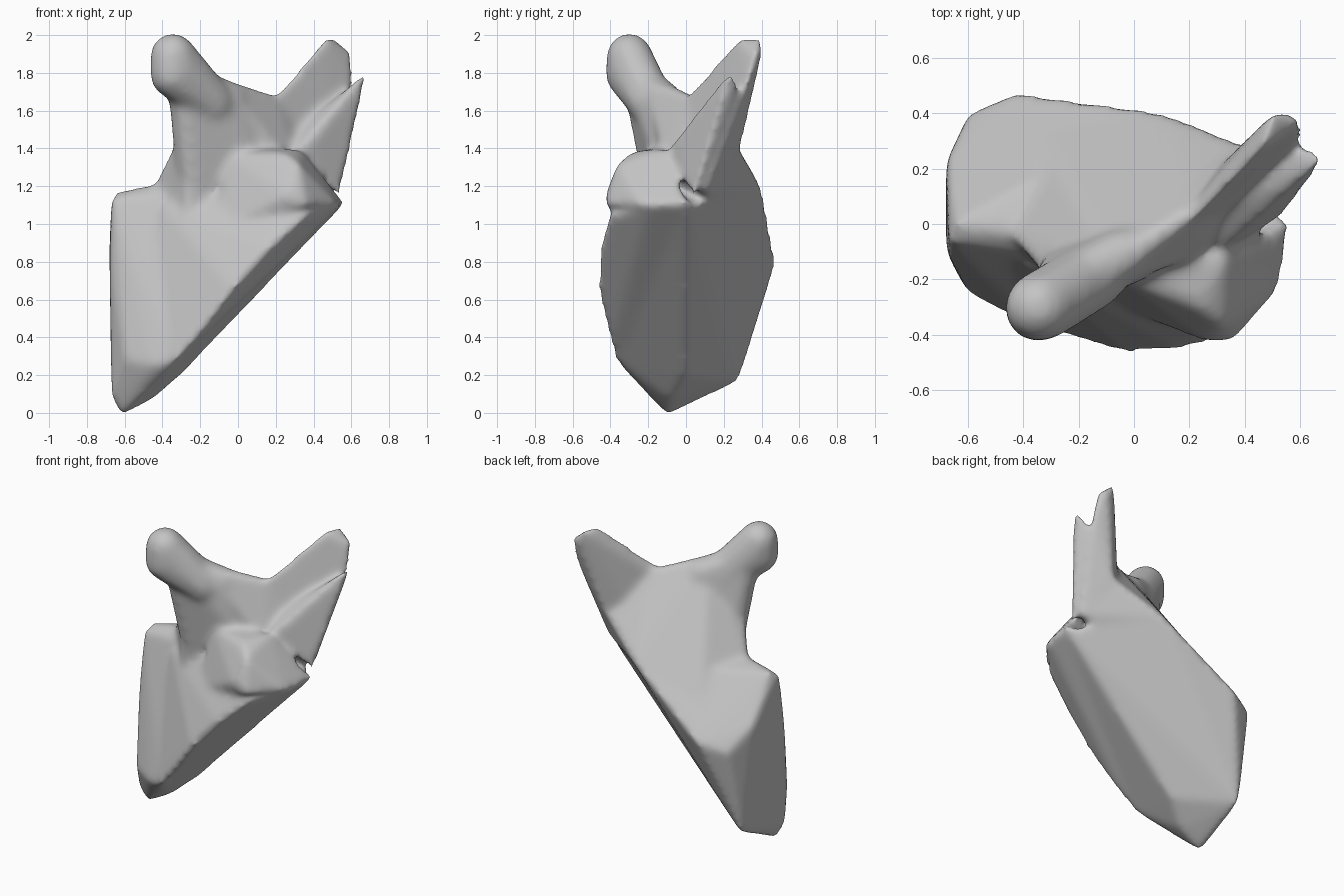
import bpy, bmesh, math
from mathutils import Vector

cube = bpy.data.objects.get("Cube")
if cube:
    bpy.data.objects.remove(cube)

bone = bpy.data.materials.new("bone_grey")
bone.use_nodes = True
COLOUR = (0.55, 0.55, 0.55, 1)
bone.diffuse_color = COLOUR
bone.node_tree.nodes["Principled BSDF"].inputs["Base Color"].default_value = COLOUR

bm = bmesh.new()


def hull(points, r=0.0):
    """Add the convex hull of points, each swollen to a ball of radius r."""
    part = bmesh.new()
    for p in points:
        if r:
            made = bmesh.ops.create_icosphere(part, subdivisions=2, radius=r)
            bmesh.ops.translate(part, verts=made["verts"], vec=Vector(p))
        else:
            part.verts.new(p)
    for f in list(part.faces):
        part.faces.remove(f)
    out = bmesh.ops.convex_hull(part, input=part.verts[:])
    junk = [g for g in out["geom_interior"] + out["geom_unused"]
            if isinstance(g, bmesh.types.BMVert)]
    bmesh.ops.delete(part, geom=list(set(junk)), context="VERTS")
    mesh = bpy.data.meshes.new("part")
    part.to_mesh(mesh)
    part.free()
    bm.from_mesh(mesh)
    bpy.data.meshes.remove(mesh)


# wedge body: flat left end, long slanting underside, bulging back edge
hull([(-.62, -.1, -.02), (-.67, -.12, .08), (-.62, .28, .16), (-.6, -.25, .28),
      (-.45, -.33, .25), (-.45, -.08, .07), (-.3, 0, .2), (-.68, -.1, .8),
      (-.67, -.07, 1.13), (-.65, 0, 1.17), (-.46, -.03, 1.21), (-.68, .23, .9),
      (-.56, .37, .5), (-.42, .48, .8), (-.6, .4, .75), (.1, .41, 1.18),
      (.56, .01, 1.1), (.5, -.12, 1.07), (.15, -.2, .83), (-.03, .05, .55),
      (-.33, -.37, .27), (-.2, -.3, .42), (.2, -.2, 1.22)])

# thick front rim along the underside
hull([(.56, .01, 1.1), (.53, -.2, 1.09), (.36, -.41, 1.04), (.16, -.46, .87),
      (-.03, -.47, .65), (-.2, -.39, .4), (-.33, -.38, .27), (.15, -.2, .86),
      (-.2, -.2, .45), (-.5, -.2, .6), (-.4, -.15, 1.1), (.28, -.3, 1.22),
      (.1, -.2, 1.25)])

# raised shelf on the front left
hull([(.24, -.3, 1.38), (.33, -.12, 1.4), (.32, -.37, 1.32), (.57, .01, 1.11),
      (.53, -.24, 1.1), (.36, -.43, 1.1), (.26, -.43, 1.15), (-.14, -.27, .95),
      (-.05, -.2, 1.37), (.08, -.15, 1.4)])

# broad blade rising from the back edge to the crest
hull([(-.29, -.22, 1.52), (-.1, -.23, 1.77), (-.08, -.13, 1.77), (.2, 0, 1.68),
      (.22, .07, 1.67), (.4, .29, 1.39), (.1, .41, 1.18), (-.4, .42, .85),
      (-.45, -.04, 1.2), (-.27, -.22, 1.0), (.3, -.1, 1.3), (.53, .1, 1.17)])

# two rims of the wing, with a shallow groove between them
hull([(.2, 0, 1.68), (.22, .08, 1.67), (.46, .27, 1.99), (.5, .4, 1.99),
      (.56, .41, 1.92), (.61, .37, 1.9), (.62, .33, 1.76), (.41, .29, 1.39),
      (.53, .1, 1.17), (.2, .1, 1.2)])
hull([(.31, -.1, 1.39), (.38, -.06, 1.43), (.69, .23, 1.82), (.65, .28, 1.76),
      (.54, .03, 1.13), (.42, .25, 1.35), (.48, .22, 1.62), (.28, .02, 1.46)])

# rounded knob on the front right and the neck that carries it
hull([(-.345, -.3, 1.89), (-.345, -.305, 1.79), (-.14, -.18, 1.64)], r=.125)
hull([(-.28, -.24, 1.76), (-.04, -.11, 1.65), (-.19, -.16, 1.49),
      (-.22, -.12, 1.15), (.02, -.1, 1.4)], r=.1)

mesh = bpy.data.meshes.new("bone_fragment")
bm.to_mesh(mesh)
bm.free()
mesh.materials.append(bone)
fragment = bpy.data.objects.new("bone_fragment", mesh)
bpy.context.collection.objects.link(fragment)

# fuse the parts and soften the joins
remesh = fragment.modifiers.new("fuse", "REMESH")
remesh.mode = "VOXEL"
remesh.voxel_size = 0.018
remesh.use_smooth_shade = True
soften = fragment.modifiers.new("soften", "SMOOTH")
soften.factor = 0.5
soften.iterations = 22
